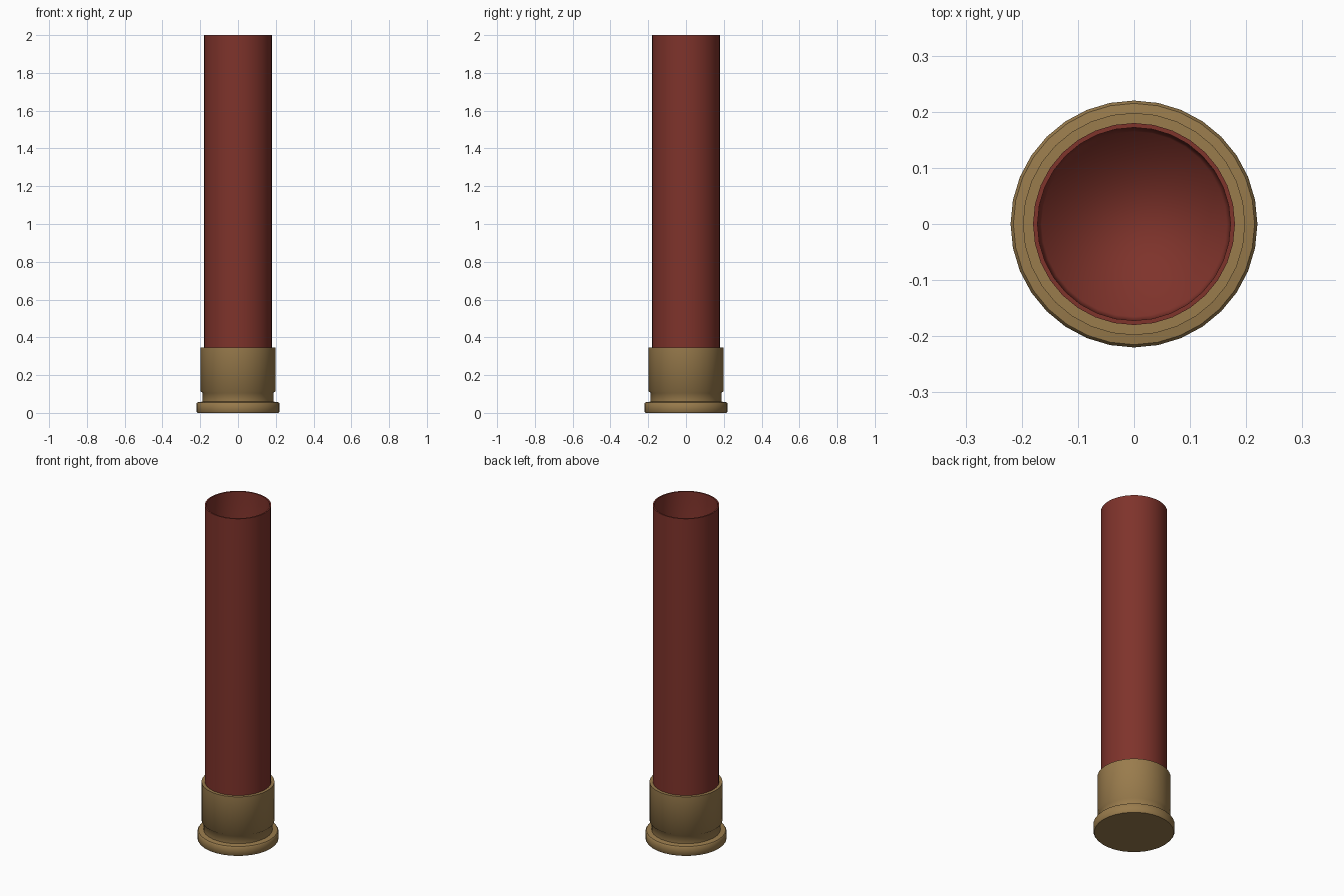
import bpy, bmesh
from math import cos, sin, tau

if "Cube" in bpy.data.objects:
    bpy.data.objects.remove(bpy.data.objects["Cube"])

SIDES = 32


def material(name, color):
    m = bpy.data.materials.new(name)
    m.diffuse_color = (*color, 1)
    m.use_nodes = True
    m.node_tree.nodes["Principled BSDF"].inputs["Base Color"].default_value = m.diffuse_color
    return m


def lathe(name, profile, sharp, mat):
    """Spin (radius, z) points around z; sharp lists the ring indices with hard edges."""
    bm = bmesh.new()
    rings = [[bm.verts.new((r * cos(tau * i / SIDES), r * sin(tau * i / SIDES), z))
              for i in range(SIDES)] for r, z in profile]
    for a, b in zip(rings, rings[1:]):
        for i in range(SIDES):
            j = (i + 1) % SIDES
            bm.faces.new((a[i], a[j], b[j], b[i]))
    bm.faces.new(rings[0][::-1])
    bm.faces.new(rings[-1])
    for f in bm.faces:
        f.smooth = True
    for k in sharp:
        ring = rings[k]
        for i in range(SIDES):
            bm.edges.get((ring[i], ring[(i + 1) % SIDES])).smooth = False
    bmesh.ops.recalc_face_normals(bm, faces=bm.faces)
    me = bpy.data.meshes.new(name)
    bm.to_mesh(me)
    bm.free()
    me.materials.append(mat)
    ob = bpy.data.objects.new(name, me)
    bpy.context.collection.objects.link(ob)
    return ob


red = material("red_plastic", (0.21, 0.033, 0.024))
brass = material("brass", (0.32, 0.20, 0.073))

# Brass head: flanged rim, extractor groove, cup wall and lip
lathe("brass_head", [(0.215, 0), (0.22, 0.006), (0.22, 0.05), (0.215, 0.056),
                     (0.187, 0.06), (0.187, 0.105), (0.198, 0.115),
                     (0.198, 0.345), (0.178, 0.345), (0.178, 0.07)],
      [0, 3, 4, 7, 8, 9], brass)

# Hollow open-topped tube, floor shaded smoothly into the wall
lathe("tube", [(0.178, 0.075), (0.18, 0.34), (0.18, 2.0), (0.172, 2.0), (0.165, 0.09)],
      [0, 2, 3], red)
